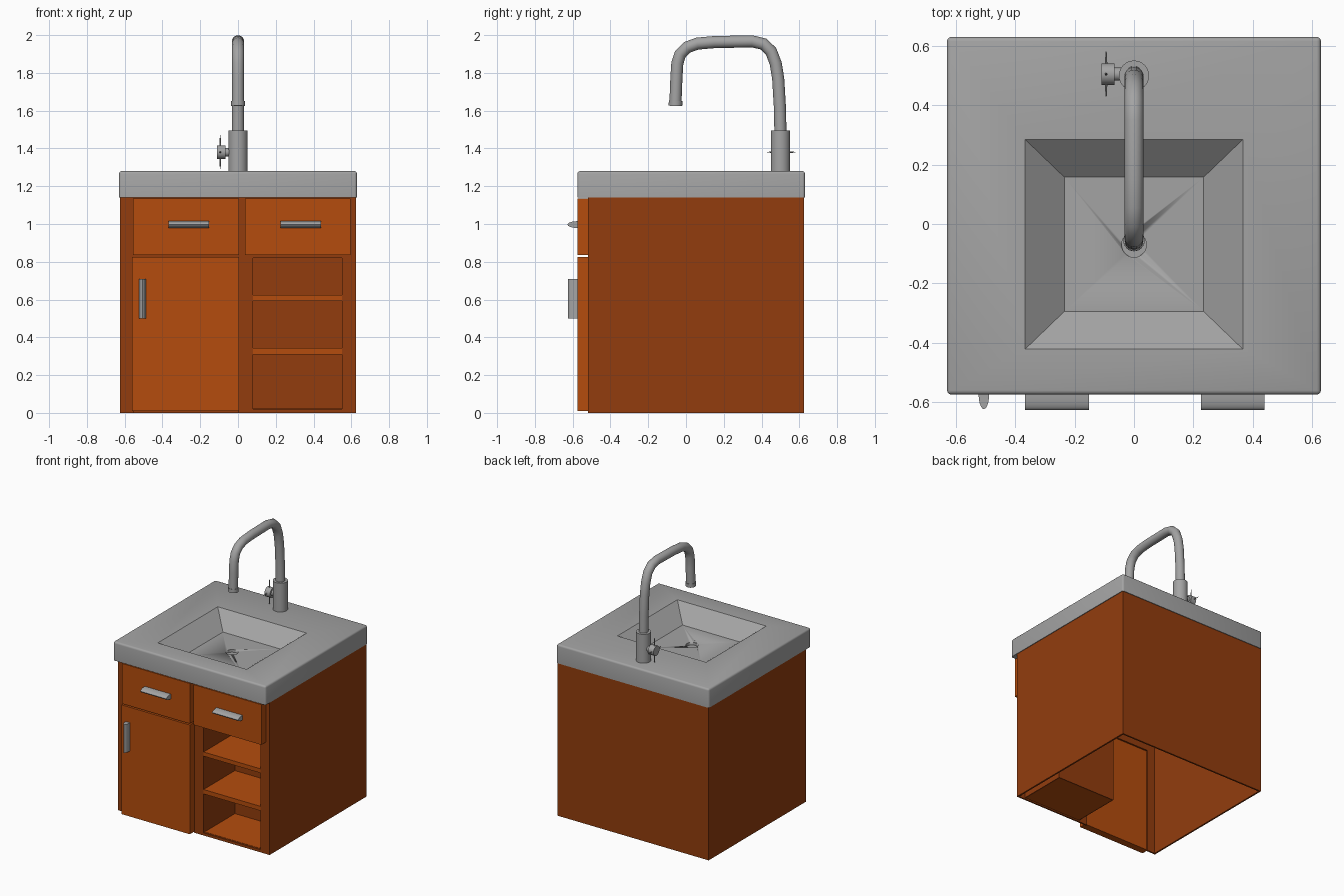
import bpy, bmesh, math
from mathutils import Vector

if "Cube" in bpy.data.objects:
    bpy.data.objects.remove(bpy.data.objects["Cube"])


def material(name, rgb):
    m = bpy.data.materials.new(name)
    m.diffuse_color = (*rgb, 1)
    m.use_nodes = True
    m.node_tree.nodes["Principled BSDF"].inputs["Base Color"].default_value = m.diffuse_color
    return m


ORANGE = material("orange wood", (0.46, 0.073, 0.004))
BROWN = material("dark orange wood", (0.29, 0.046, 0.004))
GREY = material("grey metal", (0.37, 0.37, 0.37))


def finish(name, bm, mat, smooth=False):
    bmesh.ops.recalc_face_normals(bm, faces=bm.faces)
    me = bpy.data.meshes.new(name)
    bm.to_mesh(me)
    bm.free()
    me.materials.append(mat)
    ob = bpy.data.objects.new(name, me)
    bpy.context.collection.objects.link(ob)
    if smooth:
        bpy.ops.object.select_all(action='DESELECT')
        bpy.context.view_layer.objects.active = ob
        ob.select_set(True)
        bpy.ops.object.shade_smooth_by_angle(angle=math.radians(35))
    return ob


def add_box(bm, x0, x1, y0, y1, z0, z1):
    vs = bmesh.ops.create_cube(bm, size=1)["verts"]
    for v in vs:
        v.co = ((x0 + x1) / 2 + v.co.x * (x1 - x0),
                (y0 + y1) / 2 + v.co.y * (y1 - y0),
                (z0 + z1) / 2 + v.co.z * (z1 - z0))


def boxes(name, mat, *dims):
    bm = bmesh.new()
    for d in dims:
        add_box(bm, *d)
    return finish(name, bm, mat)


def rod(name, a, b, r1, r2, mat=GREY, sides=24):
    a, b = Vector(a), Vector(b)
    bm = bmesh.new()
    bmesh.ops.create_cone(bm, cap_ends=True, segments=sides, radius1=r1,
                          radius2=r2, depth=(b - a).length)
    rot = (b - a).to_track_quat('Z', 'Y')
    for v in bm.verts:
        v.co = rot @ v.co + (a + b) / 2
    return finish(name, bm, mat, True)


# Cabinet shell, open underneath
T, F, B, W = 0.012, -0.52, 0.625, 0.625
boxes("cabinet_shell", BROWN,
      (-W, -W + T, F, B, 0, 1.14), (W - T, W, F, B, 0, 1.14),
      (-W + T, W - T, B - T, B, 0, 1.14))

# Front frame strips around the door, drawers and open niche
boxes("front_frame", BROWN,
      (-W + T, -0.55, F, F + T, 0, 1.14), (0, 0.08, F, F + T, 0, 1.14),
      (0.55, W - T, F, F + T, 0, 1.14), (0.08, 0.55, F, F + T, 0, 0.02),
      (0.08, 0.55, F, F + T, 0.82, 0.86), (-0.55, 0, F, F + T, 0.8, 0.86),
      (-0.55, 0, F, F + T, 1.11, 1.14), (0.08, 0.55, F, F + T, 1.11, 1.14))

# Open niche with two shelves
ND = -0.15
boxes("niche_walls", BROWN,
      (0.07, 0.08, F + T, ND, 0.01, 0.83), (0.55, 0.56, F + T, ND, 0.01, 0.83),
      (0.07, 0.56, ND, ND + 0.01, 0.01, 0.83),
      (0.08, 0.55, F + T, ND, 0.82, 0.83))
boxes("niche_floor", ORANGE, (0.08, 0.55, F + T, ND, 0.01, 0.022))
boxes("shelves", ORANGE, (0.08, 0.55, F, ND, 0.31, 0.343),
      (0.08, 0.55, F, ND, 0.592, 0.623))

# Door and drawer fronts
boxes("door", ORANGE, (-0.56, 0.005, -0.575, F, 0.01, 0.825))
boxes("left_drawer", ORANGE, (-0.555, 0.005, -0.575, F, 0.835, 1.135))
boxes("right_drawer", ORANGE, (0.037, 0.595, -0.575, F, 0.835, 1.135))


# Handles: half-lens section swept along their length
def handle(name, centre, length, upright):
    bm = bmesh.new()
    n = 10
    ends = []
    for s in (-length / 2, length / 2):
        ring = []
        for i in range(n + 1):
            t = math.pi * i / n
            w, d = 0.018 * math.cos(t), 0.052 * math.sin(t)
            off = (w, -d, s) if upright else (s, -d, w)
            ring.append(bm.verts.new(Vector(centre) + Vector(off)))
        bm.faces.new(ring)
        ends.append(ring)
    for i in range(n + 1):
        j = (i + 1) % (n + 1)
        bm.faces.new((ends[0][i], ends[0][j], ends[1][j], ends[1][i]))
    finish(name, bm, GREY, True)


handle("left_drawer_handle", (-0.26, -0.575, 0.997), 0.215, False)
handle("right_drawer_handle", (0.333, -0.575, 0.997), 0.215, False)
handle("door_handle", (-0.506, -0.572, 0.605), 0.21, True)

# Countertop with sunken basin: stacked rectangular rings
bm = bmesh.new()
rings = []
for x, y0, y1, z in ((0.63, -0.575, 0.63, 1.14), (0.63, -0.575, 0.63, 1.28),
                     (0.367, -0.422, 0.285, 1.28), (0.235, -0.295, 0.158, 1.175)):
    rings.append([bm.verts.new(p) for p in
                  ((-x, y0, z), (x, y0, z), (x, y1, z), (-x, y1, z))])
for a, b in zip(rings, rings[1:]):
    for i in range(4):
        j = (i + 1) % 4
        bm.faces.new((a[i], a[j], b[j], b[i]))
bm.faces.new(rings[0])
bm.faces.new(rings[-1])
outer = set(rings[0] + rings[1])
edges = [e for e in bm.edges if all(v in outer for v in e.verts)
         and max(v.co.z for v in e.verts) > 1.2]
bmesh.ops.bevel(bm, geom=edges, offset=0.014, segments=3, profile=0.5,
                affect='EDGES')
counter = finish("countertop_basin", bm, GREY, True)

# Drain hole
cutter = rod("drain_cutter", (0, -0.07, 1.155), (0, -0.07, 1.25), 0.042, 0.042)
cutter.hide_render = True
cutter.hide_viewport = True
cut = counter.modifiers.new("drain", 'BOOLEAN')
cut.operation = 'DIFFERENCE'
cut.object = cutter

# Faucet base and bent spout
rod("faucet_base", (0, 0.5, 1.275), (0, 0.5, 1.495), 0.051, 0.051, sides=32)
path = [(0.5, 1.48), (0.497, 1.62), (0.488, 1.77), (0.475, 1.85), (0.45, 1.915),
        (0.41, 1.953), (0.35, 1.967), (0.15, 1.963), (0.06, 1.955), (0.005, 1.935),
        (-0.03, 1.9), (-0.046, 1.85), (-0.051, 1.77), (-0.056, 1.64)]
bm = bmesh.new()
prev, n = None, 20
for k, (y, z) in enumerate(path):
    a, b = path[max(k - 1, 0)], path[min(k + 1, len(path) - 1)]
    d = Vector((0, b[0] - a[0], b[1] - a[1])).normalized()
    side = d.cross(Vector((1, 0, 0)))
    ring = []
    for i in range(n):
        t = 2 * math.pi * i / n
        ring.append(bm.verts.new(Vector((0, y, z)) + 0.032 *
                                 (Vector((math.cos(t), 0, 0)) + side * math.sin(t))))
    if prev:
        for i in range(n):
            j = (i + 1) % n
            bm.faces.new((prev[i], prev[j], ring[j], ring[i]))
    else:
        bm.faces.new(ring)
    prev = ring
bm.faces.new(prev)
finish("faucet_spout", bm, GREY, True)
rod("spout_tip", (0, -0.055, 1.652), (0, -0.056, 1.625), 0.036, 0.036)

# Side valve with thin cross grip
rod("valve_stem", (-0.03, 0.505, 1.38), (-0.078, 0.505, 1.38), 0.022, 0.022)
rod("valve_knob", (-0.065, 0.505, 1.38), (-0.11, 0.505, 1.38), 0.036, 0.036)
for s in (-1, 1):
    c = Vector((-0.094, 0.505, 1.38))
    rod("grip_spoke_y", c, c + Vector((0, s * 0.076, 0)), 0.006, 0.002, sides=8)
    rod("grip_spoke_z", c, c + Vector((0, 0, s * 0.09)), 0.006, 0.002, sides=8)
